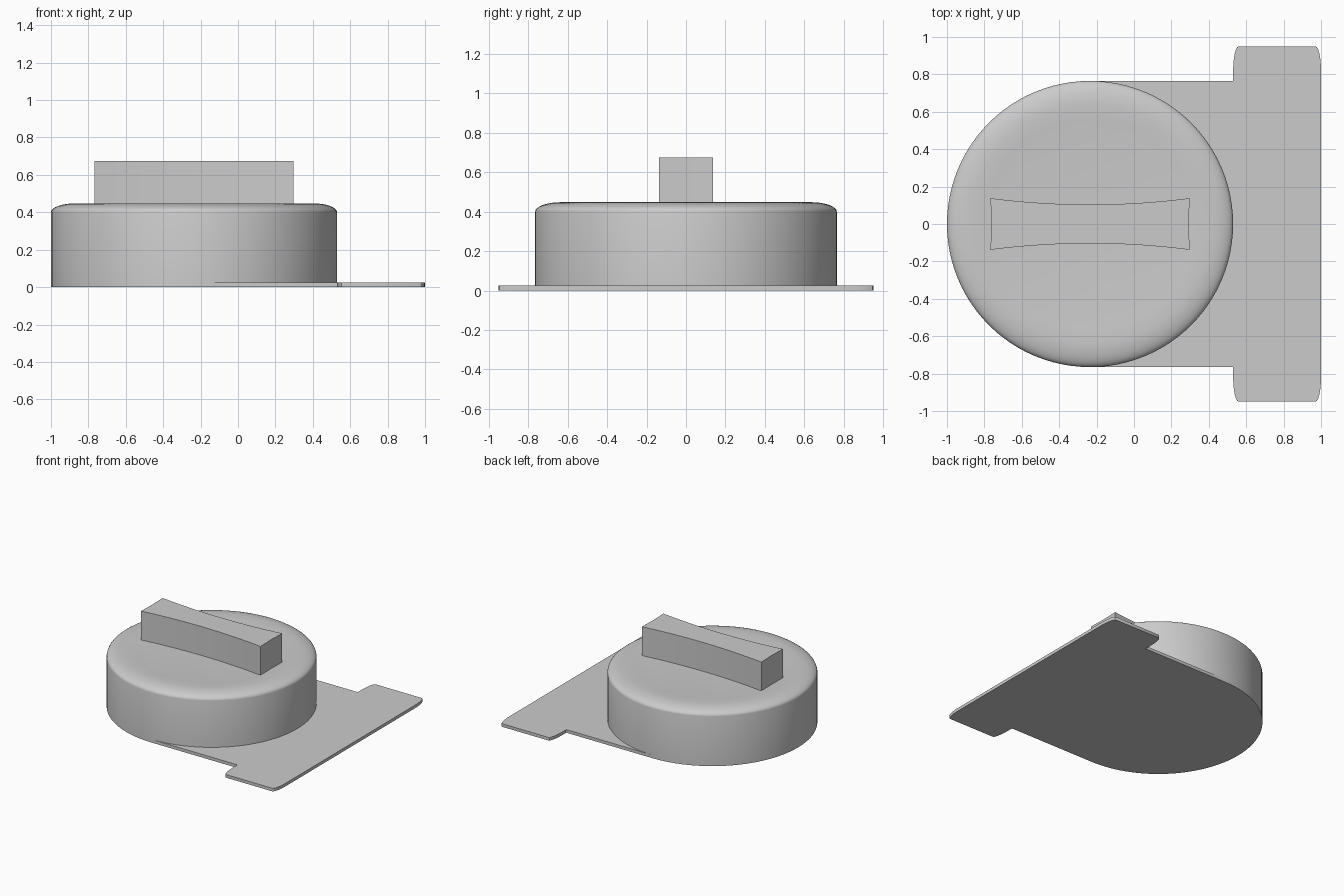
import bpy, bmesh
from math import sin, cos, pi, radians

if "Cube" in bpy.data.objects:
    bpy.data.objects.remove(bpy.data.objects["Cube"])

CX, R = -0.235, 0.765   # knob centre and radius


def finish(bm, name):
    bmesh.ops.remove_doubles(bm, verts=bm.verts, dist=1e-5)
    bmesh.ops.recalc_face_normals(bm, faces=bm.faces)
    mesh = bpy.data.meshes.new(name)
    bm.to_mesh(mesh)
    bm.free()
    ob = bpy.data.objects.new(name, mesh)
    bpy.context.collection.objects.link(ob)
    bpy.ops.object.select_all(action='DESELECT')
    bpy.context.view_layer.objects.active = ob
    ob.select_set(True)
    bpy.ops.object.shade_smooth_by_angle(angle=radians(30))
    return ob


def prism(name, outline, z0, z1):
    bm = bmesh.new()
    face = bm.faces.new([bm.verts.new((x, y, z0)) for x, y in outline])
    top = bmesh.ops.extrude_face_region(bm, geom=[face], use_keep_orig=True)
    verts = [g for g in top['geom'] if isinstance(g, bmesh.types.BMVert)]
    bmesh.ops.translate(bm, verts=verts, vec=(0, 0, z1 - z0))
    bmesh.ops.triangulate(bm, faces=[f for f in bm.faces if len(f.verts) > 4])
    return finish(bm, name)


def lathe(name, profile, steps):
    bm = bmesh.new()
    vs = [bm.verts.new((CX + r, 0, z)) for r, z in profile]
    edges = [bm.edges.new(p) for p in zip(vs, vs[1:])]
    bmesh.ops.spin(bm, geom=vs + edges, cent=(CX, 0, 0), axis=(0, 0, 1),
                   angle=2 * pi, steps=steps)
    return finish(bm, name)


# Round body with a softened rim and a very shallow dished top
rim = [(0.635 + 0.13 * cos(t), 0.4 + 0.048 * sin(t))
       for t in (i * pi / 16 for i in range(9))]
lathe("round_body", [(0, 0), (R, 0)] + rim + [(0.56, 0.446), (0.53, 0.443), (0, 0.443)], 96)

# Thin base plate: hugs the body, then widens into an end bar
arc = [(CX + R * sin(t), R * cos(t)) for t in (i * pi / 48 for i in range(49))]
quarter = [i * pi / 12 for i in range(7)]
inner = [(0.56 - 0.03 * cos(t), 0.82 + 0.13 * sin(t)) for t in quarter]
outer = [(0.97 + 0.03 * sin(t), 0.82 + 0.13 * cos(t)) for t in quarter]
upper = [(0.53, R)] + inner + outer
lower = [(x, -y) for x, y in reversed(upper)]
prism("base_plate", list(reversed(arc)) + upper + lower, 0, 0.025)

# Grip bar with concave sides
N = 24
side = [(CX - 0.532 + 1.064 * i / N, 0.104 + 0.034 * (2 * i / N - 1) ** 2)
        for i in range(N + 1)]
grip = side + [(0.293, 0)] + [(x, -y) for x, y in reversed(side)] + [(-0.763, 0)]
prism("grip_bar", grip, 0.435, 0.675)
